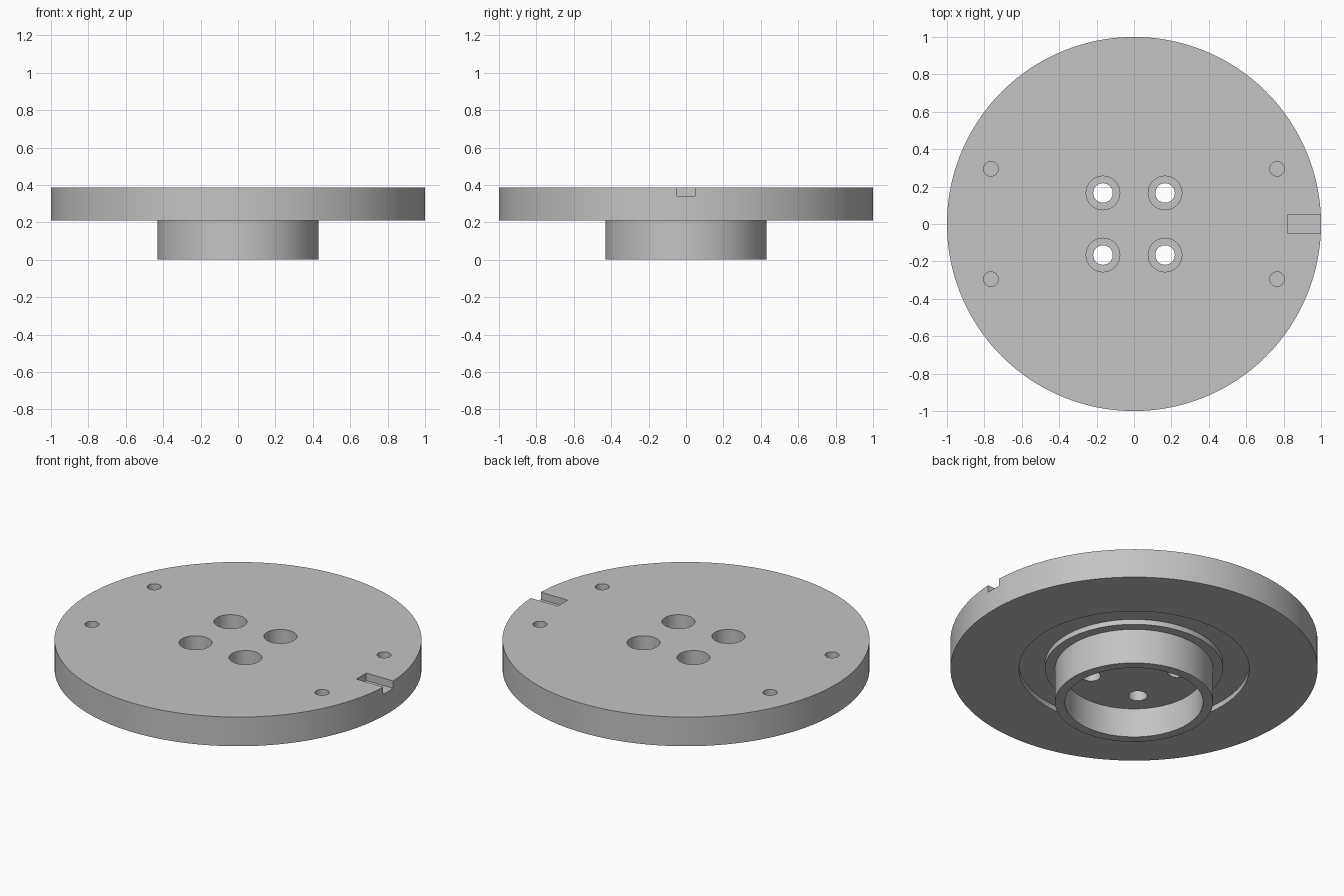
import bpy
import bmesh
import math
from mathutils import Matrix, Vector

cube = bpy.data.objects.get("Cube")
if cube:
    bpy.data.objects.remove(cube, do_unlink=True)

# Single plain grey finish
GREY = (0.55, 0.55, 0.55, 1.0)
metal = bpy.data.materials.new("plain grey")
metal.use_nodes = True
metal.diffuse_color = GREY
metal.node_tree.nodes["Principled BSDF"].inputs["Base Color"].default_value = GREY


def add_object(name, bm):
    bmesh.ops.recalc_face_normals(bm, faces=bm.faces)
    mesh = bpy.data.meshes.new(name)
    bm.to_mesh(mesh)
    bm.free()
    mesh.materials.append(metal)
    obj = bpy.data.objects.new(name, mesh)
    bpy.context.collection.objects.link(obj)
    return obj


def lathe(name, profile, steps, x=0, y=0):
    """Turn a radius/height profile, closed on the axis, around z."""
    bm = bmesh.new()
    verts = [bm.verts.new((r, 0, z)) for r, z in profile]
    edges = [bm.edges.new(pair) for pair in zip(verts, verts[1:])]
    bmesh.ops.spin(bm, geom=verts + edges, cent=(0, 0, 0), axis=(0, 0, 1),
                   angle=math.tau, steps=steps)
    bmesh.ops.remove_doubles(bm, verts=bm.verts, dist=0.0001)
    bmesh.ops.translate(bm, verts=bm.verts, vec=(x, y, 0))
    return add_object(name, bm)


def box(name, low, high):
    low, high = Vector(low), Vector(high)
    bm = bmesh.new()
    bmesh.ops.create_cube(bm, size=1, matrix=Matrix.Translation((low + high) / 2)
                          @ Matrix.Diagonal((*(high - low), 1)))
    return add_object(name, bm)


def cut(target, cutter):
    cutter.hide_render = True
    mod = target.modifiers.new("cut", "BOOLEAN")
    mod.operation = "DIFFERENCE"
    mod.solver = "EXACT"
    mod.object = cutter
    bpy.context.view_layer.objects.active = target
    bpy.ops.object.modifier_apply(modifier=mod.name)
    bpy.data.objects.remove(cutter, do_unlink=True)


TOP, UNDER, FLOOR, GROOVE = 0.386, 0.211, 0.176, 0.242

# Disc with hollow hub and a shallow ring groove underneath
flange = lathe("flange_disc", [
    (0, FLOOR), (0.376, FLOOR), (0.376, 0), (0.43, 0), (0.43, UNDER),
    (0.485, UNDER), (0.485, GROOVE), (0.627, GROOVE), (0.627, UNDER),
    (1, UNDER), (1, TOP), (0, TOP)], 128)

for sx in (-1, 1):
    for sy in (-1, 1):
        # Counterbored bolt holes
        cut(flange, lathe("bolt_hole_cutter", [
            (0, 0.1), (0.052, 0.1), (0.052, 0.266), (0.09, 0.266),
            (0.09, 0.5), (0, 0.5)], 40, sx * 0.166, sy * 0.166))
        # Blind pin holes
        cut(flange, lathe("pin_hole_cutter", [
            (0, 0.28), (0.039, 0.28), (0.039, 0.5), (0, 0.5)],
            32, sx * 0.765, sy * 0.295))

# Key slot at the rim
cut(flange, box("key_slot_cutter", (0.82, -0.047, 0.342), (1.1, 0.047, 0.5)))

bpy.ops.object.select_all(action="DESELECT")
flange.select_set(True)
bpy.context.view_layer.objects.active = flange
bpy.ops.object.shade_smooth_by_angle(angle=math.radians(30))
